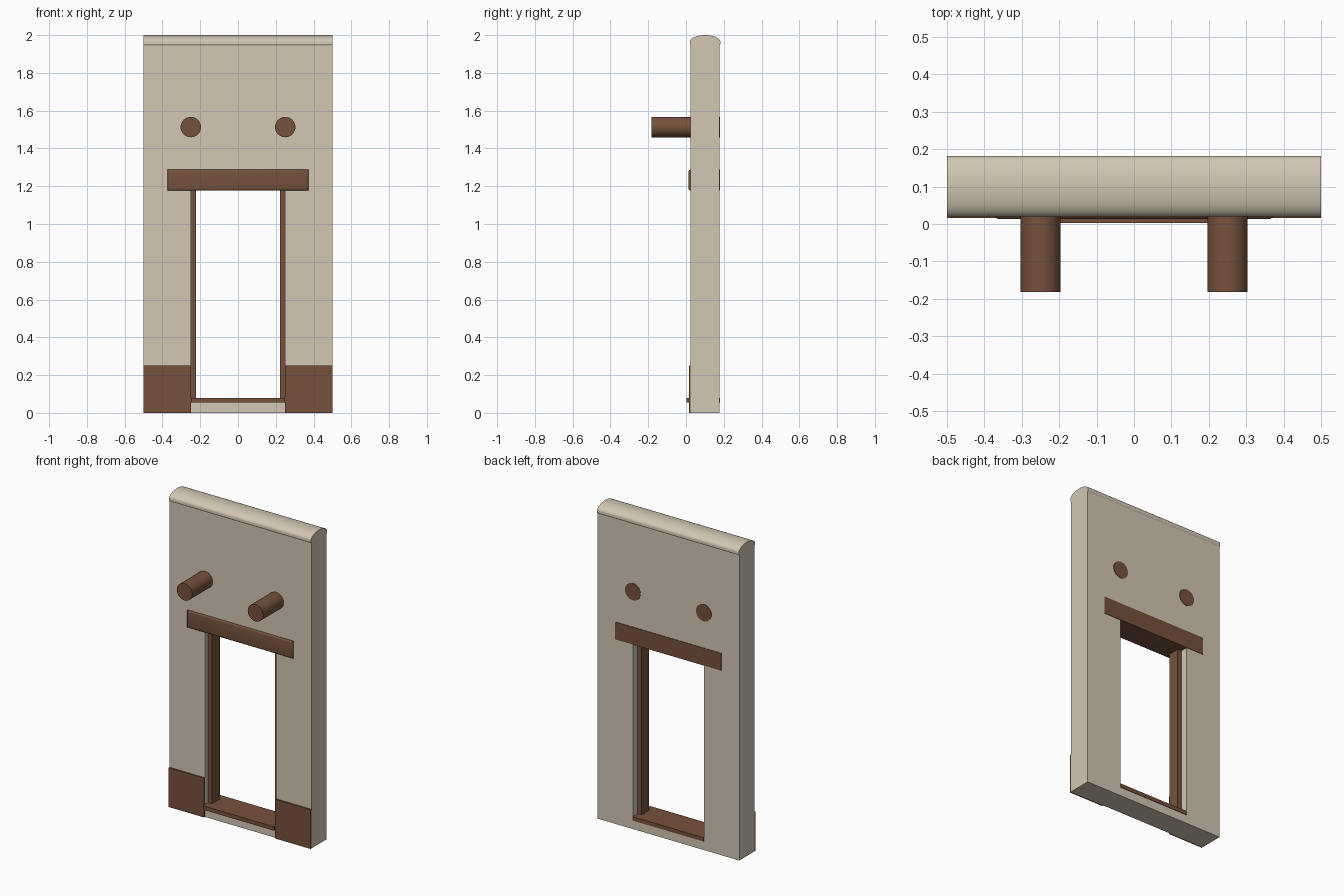
import bpy, bmesh, math
from mathutils import Matrix

cube = bpy.data.objects.get("Cube")
if cube:
    bpy.data.objects.remove(cube, do_unlink=True)


def material(name, colour):
    m = bpy.data.materials.new(name)
    m.use_nodes = True
    m.diffuse_color = (*colour, 1)
    bsdf = next(n for n in m.node_tree.nodes if n.type == 'BSDF_PRINCIPLED')
    bsdf.inputs["Base Color"].default_value = (*colour, 1)
    return m


PLASTER = material("pale plaster", (0.65, 0.57, 0.455))
WOOD = material("brown wood", (0.18, 0.083, 0.046))


def finish(name, bm, mat):
    bmesh.ops.recalc_face_normals(bm, faces=bm.faces)
    mesh = bpy.data.meshes.new(name)
    bm.to_mesh(mesh)
    bm.free()
    mesh.materials.append(mat)
    ob = bpy.data.objects.new(name, mesh)
    bpy.context.collection.objects.link(ob)
    return ob


def smooth(ob, degrees=30):
    bpy.ops.object.select_all(action='DESELECT')
    ob.select_set(True)
    bpy.context.view_layer.objects.active = ob
    bpy.ops.object.shade_smooth_by_angle(angle=math.radians(degrees))


def box(name, x, y, z, mat, front_bevel=0):
    bm = bmesh.new()
    bmesh.ops.create_cube(bm, size=1)
    for v in bm.verts:
        v.co = [lo + (c + 0.5) * (hi - lo) for c, (lo, hi) in zip(v.co, (x, y, z))]
    if front_bevel:
        # Round the front rim and the short corners that meet it
        edges = [e for e in bm.edges if all(abs(v.co.y - y[0]) < 1e-5 for v in e.verts)]
        bmesh.ops.bevel(bm, geom=edges, offset=front_bevel, segments=3,
                        profile=0.5, affect='EDGES')
    return finish(name, bm, mat)


# Wall slab with its rounded, slightly overhanging coping
FRONT, BACK, MID = 0.025, 0.177, 0.101
profile = [(FRONT, 0), (FRONT, 1.945), (0.02, 1.953)]
for i in range(25):
    a = math.pi * (1 - i / 24)
    profile.append((MID + 0.081 * math.cos(a), 1.963 + 0.037 * math.sin(a)))
profile += [(0.182, 1.953), (BACK, 1.945), (BACK, 0)]
bm = bmesh.new()
end = bm.faces.new([bm.verts.new((-0.5, y, z)) for y, z in profile])
side = bmesh.ops.extrude_face_region(bm, geom=[end])
bmesh.ops.translate(bm, vec=(1, 0, 0),
                    verts=[g for g in side["geom"] if isinstance(g, bmesh.types.BMVert)])
wall = finish("wall", bm, PLASTER)

# Door opening
cutter = box("opening_cutter", (-0.25, 0.25), (-0.1, 0.3), (0.06, 1.2), PLASTER)
cut = wall.modifiers.new("opening", 'BOOLEAN')
cut.operation = 'DIFFERENCE'
cut.solver = 'EXACT'
cut.object = cutter
bpy.ops.object.select_all(action='DESELECT')
wall.select_set(True)
bpy.context.view_layer.objects.active = wall
bpy.ops.object.modifier_apply(modifier=cut.name)
bpy.data.objects.remove(cutter, do_unlink=True)
smooth(wall)

# Lintel and threshold
lintel = box("lintel", (-0.373, 0.373), (0.013, 0.18), (1.177, 1.288), WOOD, 0.012)
smooth(lintel, 40)
box("threshold", (-0.25, 0.25), (0.003, 0.18), (0.055, 0.08), WOOD)

# Jambs, base plates and projecting beams on both sides
for s, label in ((1, "left"), (-1, "right")):
    box(f"{label}_jamb", sorted((s * 0.222, s * 0.25)), (0.054, 0.13), (0.08, 1.177), WOOD)
    box(f"{label}_base_plate", sorted((s * 0.25, s * 0.5)), (0.016, 0.026), (0, 0.25), WOOD)
    bm = bmesh.new()
    bmesh.ops.create_cone(bm, cap_ends=True, segments=32, radius1=0.054, radius2=0.054,
                          depth=0.362,
                          matrix=Matrix.Translation((s * 0.25, -0.001, 1.513))
                          @ Matrix.Rotation(math.pi / 2, 4, 'X'))
    smooth(finish(f"{label}_beam", bm, WOOD))
